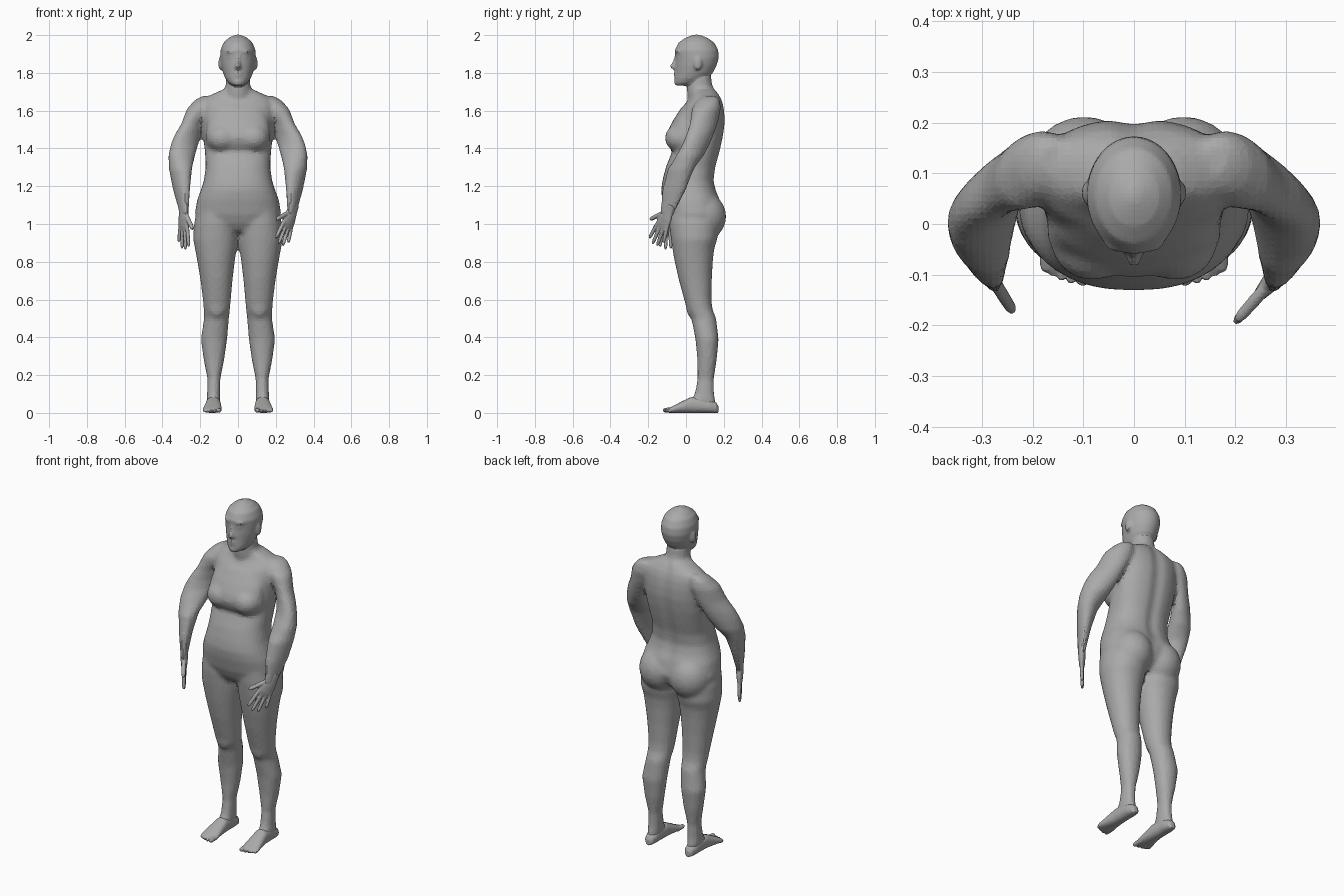
import bpy
import bmesh
from math import cos, sin, tau
from mathutils import Vector, Matrix

default_cube = bpy.data.objects.get("Cube")
if default_cube:
    bpy.data.objects.remove(default_cube, do_unlink=True)

skin = bpy.data.materials.new("plain grey")
skin.use_nodes = True
grey = (0.4, 0.4, 0.4, 1)
skin.diffuse_color = grey
skin.node_tree.nodes["Principled BSDF"].inputs["Base Color"].default_value = grey


def rounded(value, power):
    """Superellipse remapping of a sine or cosine."""
    return (1 if value >= 0 else -1) * abs(value) ** (2 / power)


def loft(bm, rings, power=2, sides=32):
    """Closed skin over rings given as centre, first half axis, second half axis."""
    loops = []
    for centre, across, along in rings:
        loop = []
        for step in range(sides):
            angle = tau * step / sides
            offset = across * rounded(cos(angle), power) + along * rounded(sin(angle), power)
            loop.append(bm.verts.new(centre + offset))
        loops.append(loop)
    for lower, upper in zip(loops, loops[1:]):
        for i in range(sides):
            j = (i + 1) % sides
            bm.faces.new((lower[i], lower[j], upper[j], upper[i]))
    bm.faces.new(loops[0])
    bm.faces.new(loops[-1])
    return [vert for loop in loops for vert in loop]


def level_loft(bm, rows, side=1, power=2):
    """Loft from rows of height, inner x, outer x, front y, back y and optional skew."""
    rings = []
    for z, inner, outer, front, back, *skew in rows:
        lean = skew[0] if skew else 0
        width, depth = (outer - inner) / 2, (back - front) / 2
        centre = Vector((side * (inner + outer) / 2, (front + back) / 2, z))
        rings.append((centre, Vector((side * width, -depth * lean, 0)),
                      Vector((0, depth * (1 - lean * lean) ** 0.5, 0))))
    return loft(bm, rings, power)


def centred_loft(bm, rows, power=2):
    """Level loft that is symmetric about the middle."""
    return level_loft(bm, [(z, -half, half, front, back) for z, half, front, back in rows],
                      power=power)


def blob(bm, centre, radii):
    matrix = Matrix.Translation(centre) @ Matrix.Diagonal((*radii, 1))
    bmesh.ops.create_uvsphere(bm, u_segments=24, v_segments=16, radius=1, matrix=matrix)


def blob_pair(bm, centre, radii):
    x, y, z = centre
    for side in (1, -1):
        blob(bm, (side * x, y, z), radii)


def digit(bm, start, end, radius):
    """Tapered round finger or toe."""
    turn = (end - start).to_track_quat("Z", "Y")
    across, along = turn @ Vector((radius, 0, 0)), turn @ Vector((0, radius, 0))
    profile = ((0, 1), (0.5, 1), (0.85, 0.9), (0.96, 0.65), (1, 0.3))
    loft(bm, [(start.lerp(end, t), across * s, along * s) for t, s in profile], sides=12)


def finish(bm, name, passes):
    """Make the object; fuse its pieces with remesh and smooth passes."""
    bmesh.ops.recalc_face_normals(bm, faces=bm.faces)
    mesh = bpy.data.meshes.new(name)
    bm.to_mesh(mesh)
    bm.free()
    mesh.materials.append(skin)
    obj = bpy.data.objects.new(name, mesh)
    bpy.context.collection.objects.link(obj)
    for voxel, repeats in passes:
        remesh = obj.modifiers.new("fuse", "REMESH")
        remesh.mode = "VOXEL"
        remesh.voxel_size = voxel
        smooth = obj.modifiers.new("soften", "SMOOTH")
        smooth.factor = 0.5
        smooth.iterations = repeats


# Torso with a shallow spine groove
body = bmesh.new()
torso = centred_loft(body, [
    (.96, .12, -.055, .13), (1, .2, -.085, .175), (1.05, .23, -.107, .195),
    (1.13, .216, -.126, .182), (1.18, .197, -.132, .16), (1.23, .181, -.125, .149),
    (1.3, .171, -.107, .158), (1.38, .175, -.075, .18), (1.45, .183, -.06, .196),
    (1.52, .187, -.05, .207), (1.58, .19, -.035, .207), (1.63, .19, -.01, .2),
    (1.665, .175, .02, .188), (1.69, .13, .03, .172), (1.71, .085, .025, .16)], power=2.4)
for vert in torso:
    if abs(vert.co.x) < 0.02 and vert.co.y > 0.1 and vert.co.z > 1.1:
        vert.co.y -= 0.012

# Neck
neck = [(1.6, .08, .02, .17), (1.69, .072, .005, .158), (1.74, .065, .004, .138),
        (1.8, .062, .01, .132)]
centred_loft(body, neck)

# Bust as one wide mass with two soft lobes, then the buttocks
bust_rows = [(1.385, .13, -.06), (1.4, .155, -.084), (1.43, .17, -.1), (1.46, .172, -.106),
             (1.5, .168, -.094), (1.55, .16, -.068), (1.62, .13, -.022)]
centred_loft(body, [(z, half, front, .08) for z, half, front in bust_rows], power=2.2)
blob_pair(body, (.082, -.032, 1.455), (.083, .08, .074))
blob_pair(body, (.098, .087, 1.04), (.12, .126, .13))

# Legs, knees and arms
for side in (1, -1):
    level_loft(body, [
        (1.1, .03, .21, -.09, .15), (1, -.002, .233, -.09, .17), (.92, -.002, .238, -.08, .166),
        (.87, .006, .228, -.072, .15), (.81, .016, .217, -.062, .143), (.71, .028, .2, -.04, .137),
        (.6, .038, .186, -.01, .135), (.55, .042, .182, .005, .14), (.5, .048, .18, .028, .16),
        (.39, .057, .197, .05, .173), (.28, .073, .182, .06, .163), (.18, .093, .162, .06, .148),
        (.1, .094, .164, .045, .15), (.065, .094, .167, .02, .158), (.03, .1, .16, .02, .16)],
        side, power=2.1)
    blob(body, (side * .112, .035, .57), (.05, .036, .07))
    level_loft(body, [
        (1.678, .13, .19, .09, .165), (1.655, .12, .23, .06, .18), (1.61, .12, .271, .03, .185, .2),
        (1.53, .17, .301, .02, .167, .45), (1.47, .195, .337, 0, .146, .5),
        (1.42, .21, .357, -.02, .125, .45), (1.36, .227, .369, -.055, .093, .2),
        (1.29, .243, .366, -.098, .042, -.25), (1.18, .254, .344, -.127, 0, -.5),
        (1.07, .26, .314, -.137, -.053, -.6), (1.04, .263, .307, -.137, -.065, -.6)], side)
finish(body, "body", [(.008, 8), (.013, 1)])

# Head and face
head = bmesh.new()
centred_loft(head, [
    (1.732, .025, -.055, .02), (1.745, .048, -.061, .065), (1.77, .067, -.06, .11),
    (1.8, .079, -.057, .143), (1.84, .089, -.057, .163), (1.88, .094, -.056, .174),
    (1.92, .093, -.06, .171), (1.96, .077, -.04, .15), (1.985, .05, -.005, .115),
    (1.997, .025, .025, .085), (2.003, .008, .045, .065)])
centred_loft(head, [(z, half * .95, front + .003, back - .004) for z, half, front, back in neck])
nose = [(1.9, .009, -.058), (1.86, .011, -.071), (1.835, .016, -.088), (1.82, .018, -.076)]
centred_loft(head, [(z, half, tip, -.03) for z, half, tip in nose])
blob(head, (0, -.05, 1.798), (.026, .017, .008))
blob(head, (0, -.05, 1.783), (.023, .016, .008))
blob(head, (0, -.046, 1.75), (.022, .018, .016))
blob_pair(head, (.034, -.027, 1.912), (.03, .031, .011))
blob_pair(head, (.034, -.035, 1.885), (.016, .016, .009))
blob_pair(head, (.093, .062, 1.85), (.011, .022, .038))
finish(head, "head", [(.005, 5), (.008, 1)])

# Feet with five toes each
foot_rows = [(.172, .118, .142, .035), (.16, .103, .157, .055), (.13, .096, .165, .07),
             (.08, .094, .167, .082), (.03, .091, .17, .085), (-.02, .088, .178, .062),
             (-.07, .085, .187, .036), (-.092, .088, .184, .024)]
toe_rows = [(.101, -.122, .014), (.124, -.118, .01), (.143, -.112, .01),
            (.16, -.104, .009), (.176, -.095, .009)]
for side, label in ((1, "left"), (-1, "right")):
    foot = bmesh.new()
    rings = []
    for y, inner, outer, top in foot_rows:
        centre = Vector((side * (inner + outer) / 2, y, top / 2))
        rings.append((centre, Vector(((outer - inner) / 2, 0, 0)), Vector((0, 0, top / 2))))
    loft(foot, rings, power=2.3)
    for x, tip, radius in toe_rows:
        digit(foot, Vector((side * x, -.06, .016)), Vector((side * x, tip, radius)), radius)
    finish(foot, label + "_foot", [(.005, 2)])

# Hands, one swung further forward and inward than the other
finger_rows = [(-.033, -.05, .165), (-.011, -.018, .2), (.011, .016, .206), (.033, .05, .19)]
palm_rows = [(-.04, .03, .021), (0, .034, .02), (.04, .042, .019),
             (.08, .046, .015), (.102, .042, .01)]
for side, label, swing, inward, ahead in ((1, "left", .48, .66, .75), (-1, "right", 0, .53, .85)):
    hand = bmesh.new()
    wrist = Vector((side * .287, -.095, 1.07))
    forward = Vector((side * -inward, -ahead, 0))
    down = Vector((0, 0, -1))
    normal = Vector((side * ahead, -inward, 0))
    thumbward = forward * cos(swing) - down * sin(swing)
    fingerward = down * cos(swing) + forward * sin(swing)

    def place(across, along):
        return wrist + thumbward * across + fingerward * along

    loft(hand, [(place(0, along), thumbward * half, normal * thick)
                for along, half, thick in palm_rows])
    for root, tip, reach in finger_rows:
        digit(hand, place(root, .08), place(tip, reach), .0105)
    digit(hand, place(.02, .02), place(.092, .1), .0125)
    finish(hand, label + "_hand", [(.004, 2)])
